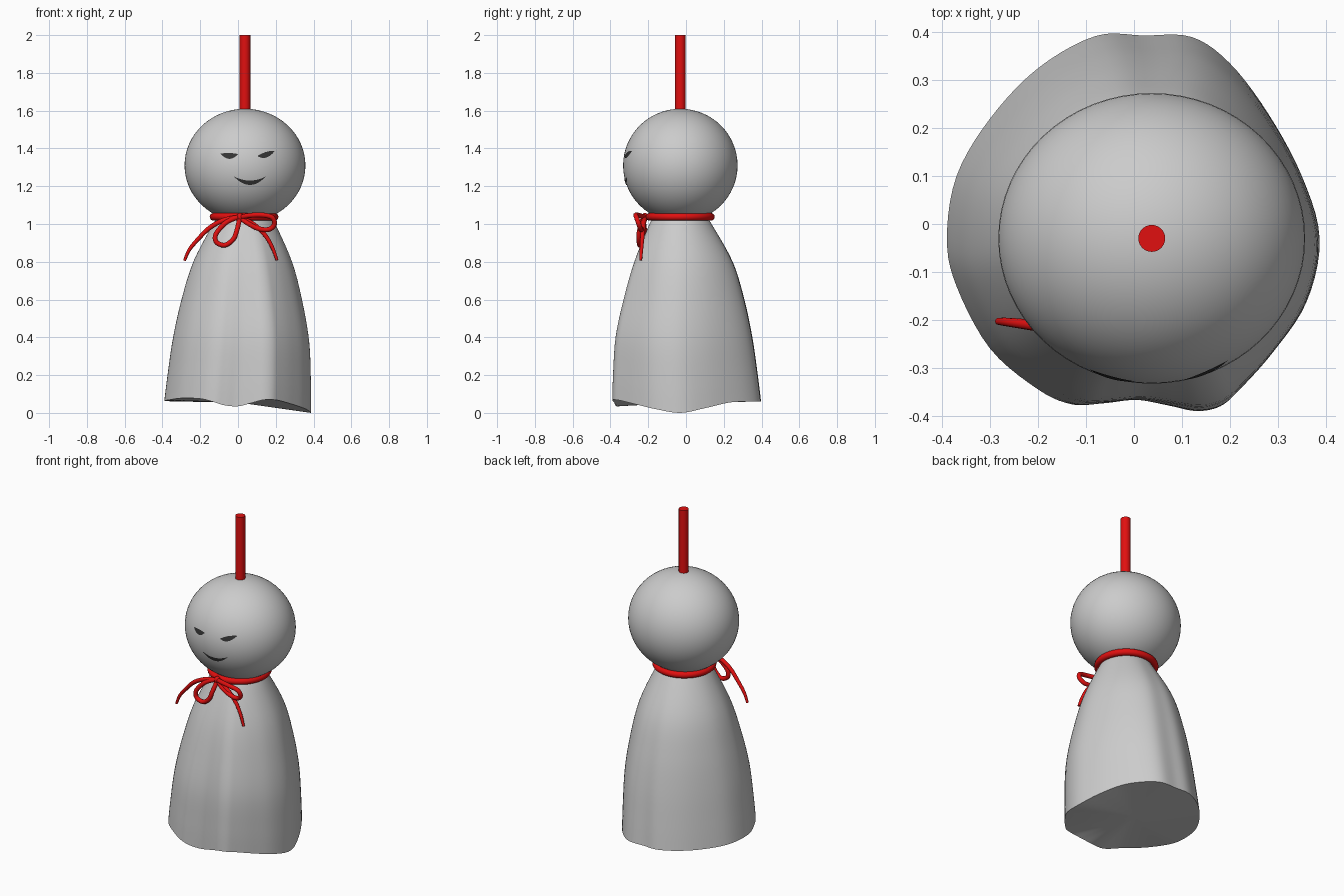
import bpy, bmesh, math
from mathutils import Vector

if "Cube" in bpy.data.objects:
    bpy.data.objects.remove(bpy.data.objects["Cube"])

HEAD = Vector((0.037, -0.03, 1.31))
HEAD_R = Vector((0.32, 0.303, 0.30))


def material(name, rgb):
    m = bpy.data.materials.new(name)
    m.diffuse_color = (*rgb, 1)
    m.use_nodes = True
    m.node_tree.nodes["Principled BSDF"].inputs["Base Color"].default_value = m.diffuse_color
    return m


RED = material("red_cord", (0.75, 0.005, 0.005))
DARK = material("dark_face", (0.035, 0.035, 0.035))


def spline(pts, steps, closed=False):
    """Catmull-Rom interpolation through tuples of any size."""
    P = [Vector(p) for p in pts]
    n, out = len(P), []
    for i in range(n if closed else n - 1):
        pick = (lambda k: P[k % n]) if closed else (lambda k: P[max(0, min(n - 1, k))])
        a, b, c, d = (pick(i + k) for k in (-1, 0, 1, 2))
        for s in range(steps):
            t = s / steps
            out.append(0.5 * (2 * b + (c - a) * t + (2 * a - 5 * b + 4 * c - d) * t * t
                              + (3 * b - a - 3 * c + d) * t ** 3))
    return out if closed else out + [P[-1]]


def finish(ob, name, mat=None, angle=40):
    ob.name = name
    if mat:
        ob.data.materials.append(mat)
    bpy.ops.object.select_all(action='DESELECT')
    ob.select_set(True)
    bpy.context.view_layer.objects.active = ob
    bpy.ops.object.shade_smooth_by_angle(angle=math.radians(angle))
    return ob


def mesh_object(bm, name, mat=None):
    bmesh.ops.recalc_face_normals(bm, faces=bm.faces)
    me = bpy.data.meshes.new(name)
    bm.to_mesh(me)
    bm.free()
    ob = bpy.data.objects.new(name, me)
    bpy.context.collection.objects.link(ob)
    return finish(ob, name, mat)


# Head
bpy.ops.mesh.primitive_uv_sphere_add(segments=64, ring_count=32, location=HEAD)
bpy.context.object.scale = HEAD_R
finish(bpy.context.object, "head")

# Hanging cord
bpy.ops.mesh.primitive_cylinder_add(vertices=32, radius=0.028, depth=0.42,
                                    location=(HEAD.x, HEAD.y, 1.79))
finish(bpy.context.object, "hanging_cord", RED)

# Neck tie
bpy.ops.mesh.primitive_torus_add(major_segments=64, minor_segments=16, major_radius=0.162,
                                 minor_radius=0.02, location=(0.032, -0.03, 1.038))
finish(bpy.context.object, "neck_tie", RED)

# Cloth skirt: circle at the neck blending into the wavy hem outline
hem = spline([(-0.08, 0.392, .06), (0.02, 0.393, .06), (0.12, 0.39, .06), (0.2, 0.335, .06),
              (0.28, 0.23, .055), (0.35, 0.1, .025), (0.387, -0.03, .0), (0.36, -0.16, .02),
              (0.29, -0.265, .045), (0.22, -0.345, .065), (0.18, -0.38, .07), (0.13, -0.39, .068),
              (0.07, -0.378, .052), (0, -0.366, .035), (-0.07, -0.374, .04),
              (-0.13, -0.376, .058), (-0.2, -0.345, .075), (-0.3, -0.26, .078),
              (-0.37, -0.13, .068), (-0.39, -0.03, .065), (-0.37, 0.1, .062),
              (-0.3, 0.22, .06), (-0.2, 0.325, .06)], 5, True)
# Levels: height, half width, centre x, centre y
levels = spline([(1.05, .13, .035, -.03), (1.0, .165, .033, -.03), (0.8, .262, .026, -.017),
                 (0.6, .32, .022, -.015), (0.4, .36, .018, -.015), (0.2, .379, .008, -.007),
                 (0.06, .388, 0, 0)], 5)
bm = bmesh.new()
rings = []
for z, r, cx, cy in levels:
    t = (1.05 - z) / 0.99
    k = max(t, 0) ** 0.6
    ring = []
    for h in hem:
        flat = Vector((h.x, h.y))
        shape = flat.normalized().lerp(flat / 0.388, k) * r
        ring.append(bm.verts.new((cx + shape.x, cy + shape.y, z + (h.z - 0.06) * t ** 2)))
    rings.append(ring)
n = len(hem)
for a, b in zip(rings, rings[1:]):
    for i in range(n):
        bm.faces.new((a[i], a[(i + 1) % n], b[(i + 1) % n], b[i]))
bm.faces.new(rings[0])
centre = bm.verts.new((0, 0, 0.055))
for i in range(n):
    bm.faces.new((rings[-1][i], rings[-1][(i + 1) % n], centre))
mesh_object(bm, "cloth_skirt")


# Bow cords: tubes along smooth paths
def cord(name, pts, radius=0.013, taper=1.0):
    path = spline(pts, 8)
    cu = bpy.data.curves.new(name, 'CURVE')
    cu.dimensions = '3D'
    cu.bevel_depth = radius
    cu.bevel_resolution = 4
    cu.use_fill_caps = True
    sp = cu.splines.new('POLY')
    sp.points.add(len(path) - 1)
    for i, p in enumerate(path):
        sp.points[i].co = (*p, 1)
        sp.points[i].radius = 1 + (taper - 1) * (i / (len(path) - 1)) ** 2
    cu.materials.append(RED)
    sp.use_smooth = True
    bpy.context.collection.objects.link(bpy.data.objects.new(name, cu))


cord("bow_loop_left", [(0.01, -.215, 1.04), (-.06, -.235, 1.01), (-.115, -.245, .95),
                       (-.115, -.245, .905), (-.07, -.245, .888), (-.025, -.25, .92),
                       (-.005, -.245, .97), (0.01, -.215, 1.035)])
cord("bow_loop_right", [(0.01, -.215, 1.035), (.06, -.245, 1.045), (.125, -.265, 1.048),
                        (.18, -.262, 1.035), (.193, -.25, 1.0), (.165, -.24, .972),
                        (.11, -.235, .975), (.05, -.23, 1.005), (0.01, -.215, 1.035)])
cord("bow_tail_left", [(0.01, -.215, 1.035), (-.07, -.225, 1.022), (-.15, -.22, .98),
                       (-.22, -.21, .91), (-.26, -.205, .86), (-.283, -.203, .806)], taper=0.55)
cord("bow_tail_right", [(0.01, -.215, 1.035), (.08, -.225, 1.0), (.14, -.23, .945),
                        (.18, -.235, .88), (.207, -.24, .808)], taper=0.55)

# Bow knot
bpy.ops.mesh.primitive_uv_sphere_add(segments=24, ring_count=12, location=(0.01, -.218, 1.037))
bpy.context.object.scale = (0.018, 0.018, 0.022)
finish(bpy.context.object, "bow_knot", RED)


# Face features: thin crescents wrapped on the head
def crescent(name, left, right, top_sag, bottom_sag, cols=20, rows=4):
    bm = bmesh.new()
    grid = []
    for i in range(cols + 1):
        u = i / cols
        arc = 1 - (2 * u - 1) ** 2
        column = []
        for j in range(rows + 1):
            x = left[0] + (right[0] - left[0]) * u
            z = left[1] + (right[1] - left[1]) * u
            z -= arc * (top_sag + (bottom_sag - top_sag) * j / rows)
            dx, dz = (x - HEAD.x) / HEAD_R.x, (z - HEAD.z) / HEAD_R.z
            y = HEAD.y - HEAD_R.y * math.sqrt(1 - dx * dx - dz * dz) - 0.003
            column.append(bm.verts.new((x, y, z)))
        grid.append(column)
    for a, b in zip(grid, grid[1:]):
        for j in range(rows):
            bm.faces.new((a[j], a[j + 1], b[j + 1], b[j]))
    bmesh.ops.remove_doubles(bm, verts=bm.verts, dist=1e-5)
    mesh_object(bm, name, DARK)


crescent("eye_left", (-.092, 1.372), (.0, 1.37), -.005, .026)
crescent("eye_right", (.103, 1.36), (.195, 1.387), -.008, .022)
crescent("mouth", (-.022, 1.252), (.148, 1.252), .022, .045)
